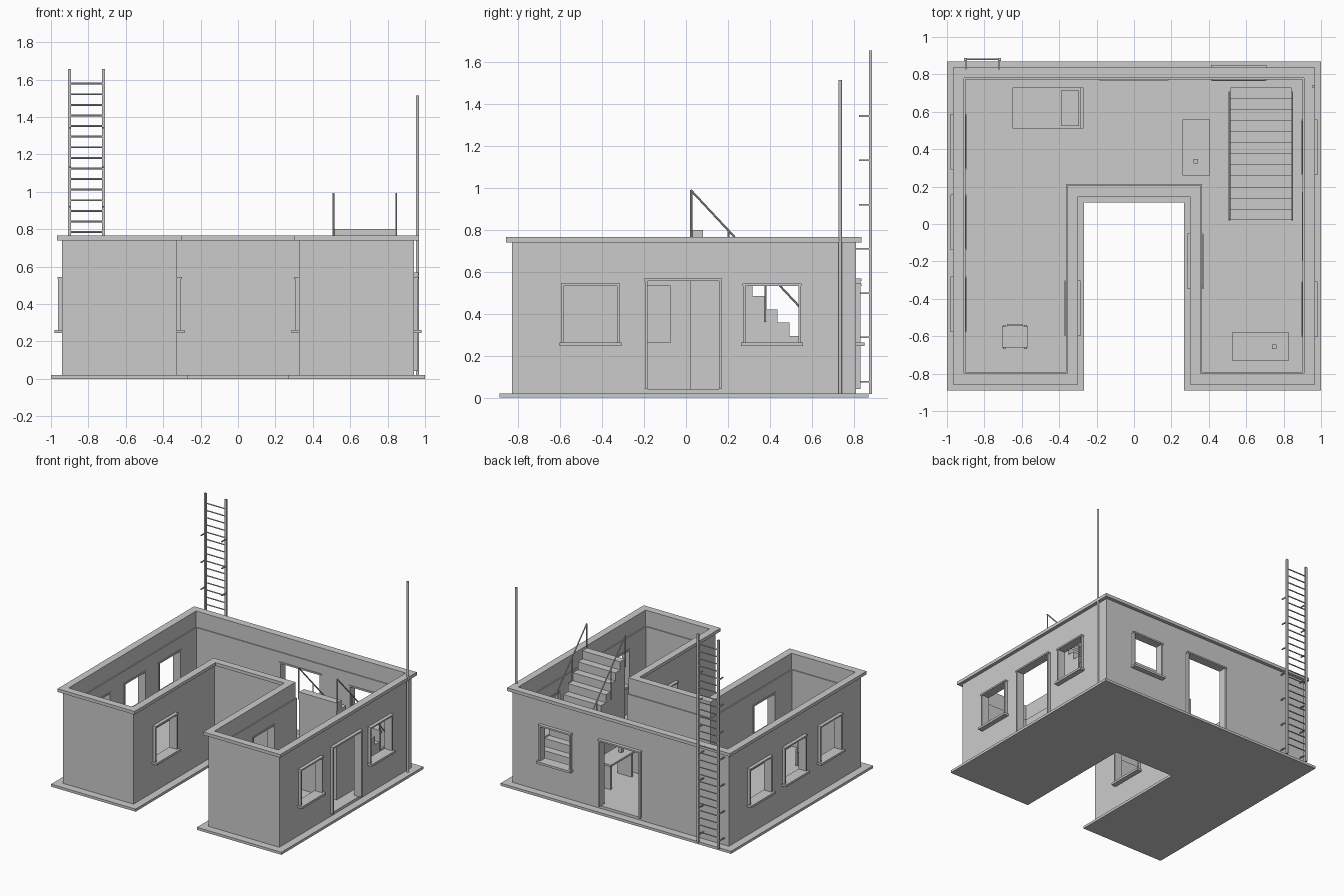
import bpy, bmesh, math
from mathutils import Vector

cube = bpy.data.objects.get("Cube")
if cube:
    bpy.data.objects.remove(cube)

grey = bpy.data.materials.new("plain grey")
grey.use_nodes = True
grey.diffuse_color = (0.6, 0.6, 0.6, 1)
grey.node_tree.nodes["Principled BSDF"].inputs["Base Color"].default_value = (0.6, 0.6, 0.6, 1)


def finish(name, bm):
    bmesh.ops.recalc_face_normals(bm, faces=bm.faces)
    mesh = bpy.data.meshes.new(name)
    bm.to_mesh(mesh)
    bm.free()
    mesh.materials.append(grey)
    obj = bpy.data.objects.new(name, mesh)
    bpy.context.collection.objects.link(obj)
    return obj


def add_box(bm, x, y, z):
    """Box from (min, max) pairs."""
    verts = bmesh.ops.create_cube(bm, size=1)["verts"]
    for v in verts:
        v.co = Vector([(a + b) / 2 + c * abs(b - a) for (a, b), c in zip((x, y, z), v.co)])


def add_rod(bm, a, b, r, sides=8):
    a, b = Vector(a), Vector(b)
    verts = bmesh.ops.create_cone(bm, cap_ends=True, segments=sides, radius1=r, radius2=r,
                                  depth=(b - a).length)["verts"]
    turn = (b - a).to_track_quat('Z', 'Y')
    for v in verts:
        v.co = turn @ v.co + (a + b) / 2


def boxes(name, *parts):
    bm = bmesh.new()
    for p in parts:
        add_box(bm, *p)
    return finish(name, bm)


def outline(d):
    """U-shaped plan, moved outward by d from the wall face."""
    x, front, back, nx, ny = 0.94 + d, -0.83 - d, 0.81 + d, 0.326 - d, 0.175 - d
    return [(x, front), (x, back), (-x, back), (-x, front),
            (-nx, front), (-nx, ny), (nx, ny), (nx, front)]


def u_slab(name, d, z0, z1):
    bm = bmesh.new()
    face = bm.faces.new([bm.verts.new((x, y, z0)) for x, y in outline(d)])
    ext = bmesh.ops.extrude_face_region(bm, geom=[face])["geom"]
    for v in ext:
        if isinstance(v, bmesh.types.BMVert):
            v.co.z = z1
    # keep the underside closed
    if not any(f.calc_center_median().z < z0 + 1e-5 for f in bm.faces):
        bm.faces.new([v for v in bm.verts if v.co.z < z0 + 1e-5])
    return finish(name, bm)


# Ground slab and floor
u_slab("ground_slab", 0.06, 0, 0.02)
u_slab("floor", 0, 0.02, 0.04)

# Walls with coping: a wall section swept round the plan
section = [(0, 0.04), (0, 0.74), (0.027, 0.74), (0.027, 0.765),
           (-0.03, 0.765), (-0.03, 0.64), (-0.038, 0.64), (-0.038, 0.04)]
bm = bmesh.new()
loops = [[bm.verts.new((x, y, z)) for x, y in outline(d)] for d, z in section]
for i, low in enumerate(loops):
    high = loops[(i + 1) % len(loops)]
    for j in range(len(low)):
        k = (j + 1) % len(low)
        bm.faces.new((low[j], low[k], high[k], high[j]))
walls = finish("walls", bm)

# Openings: axis the wall faces, side, wall face position, centre along the wall
windows = [("right_front", "x", 1, 0.94, -0.455), ("right_rear", "x", 1, 0.94, 0.41),
           ("left_front", "x", -1, -0.94, -0.43), ("left_middle", "x", -1, -0.94, 0.01),
           ("left_rear", "x", -1, -0.94, 0.44), ("back", "y", 1, 0.81, 0.56),
           ("court_right", "x", -1, 0.326, -0.2), ("court_left", "x", 1, -0.326, -0.45)]
doors = [("side", "x", 1, 0.94, -0.013), ("rear", "y", 1, 0.81, 0.0)]
cut = bmesh.new()


def opening(name, axis, side, face, mid, half, z0, z1, sill):
    def part(u0, u1, n0, n1, a, b):
        u = (mid + u0, mid + u1)
        n = (face + side * n0, face + side * n1)
        return (n, u, (a, b)) if axis == "x" else (u, n, (a, b))

    add_box(cut, *part(-half - 0.005, half + 0.005, -0.08, 0.05, z0, z1 + 0.005))
    frame = [part(s * half, s * (half + 0.012), -0.043, 0.022, z0, z1) for s in (-1, 1)]
    frame.append(part(-half - 0.015, half + 0.015, -0.043, 0.026, z1, z1 + 0.012))
    boxes(name + "_frame", *frame)
    if sill:
        boxes(name + "_sill", part(-half - 0.022, half + 0.022, -0.045, 0.04, z0 - 0.015, z0 + 0.002))


for name, *place in windows:
    opening(name + "_window", *place, 0.126, 0.26, 0.533, True)
for name, *place in doors:
    opening(name + "_door", *place, 0.17, 0.041, 0.555, False)

cutter = finish("opening_cutter", cut)
cutter.hide_render = True
mod = walls.modifiers.new("openings", 'BOOLEAN')
mod.operation, mod.solver, mod.object = 'DIFFERENCE', 'EXACT', cutter
bpy.context.view_layer.update()
cut_mesh = bpy.data.meshes.new_from_object(walls.evaluated_get(bpy.context.evaluated_depsgraph_get()))
walls.modifiers.clear()
walls.data = cut_mesh
bpy.data.objects.remove(cutter)

# Solid staircase, falling towards the back
steps, run, rise = 12, 0.059, 0.0633
top_y, top_z = 0.022, 0.80
boxes("staircase", *[((0.515, 0.842), (top_y + run * k, top_y + run * (k + 1)), (0.04, top_z - rise * k))
                     for k in range(steps)])

# Stair handrails
bm = bmesh.new()
for x in (0.51, 0.846):
    for k in (0, 3, 6, 9, 11.5):
        y = top_y + run * k + 0.003
        rail_z = top_z + 0.19 - rise * k
        add_rod(bm, (x, y, rail_z - 0.25 if k else top_z - 0.06), (x, y, rail_z), 0.005)
    add_rod(bm, (x, top_y, top_z + 0.19), (x, top_y + run * 11.5, top_z + 0.19 - rise * 11.5), 0.005)
finish("stair_handrails", bm)

# Wall ladder with brackets
bm = bmesh.new()
for x in (-0.9, -0.72):
    add_box(bm, (x - 0.008, x + 0.008), (0.872, 0.887), (0.018, 1.655))
    for k in range(7):
        z = 0.076 + 0.211 * k
        add_box(bm, (x - 0.004, x + 0.004), (0.81 if z < 0.74 else 0.825, 0.88), (z - 0.004, z + 0.004))
for k in range(27):
    z = 1.578 - 0.0567 * k
    add_rod(bm, (-0.9, 0.88, z), (-0.72, 0.88, z), 0.005, 6)
finish("ladder", bm)

# Mast at the back corner
bm = bmesh.new()
add_rod(bm, (0.96, 0.735, 0.02), (0.96, 0.735, 1.515), 0.009, 12)
finish("mast", bm)


# Desks: a top on two end panels, with a small lamp block
def desk(name, x, y, lamp, long_x):
    h = 0.24
    ends = []
    for s in (0, 1):
        if long_x:
            e = x[s] + (0.02 if s == 0 else -0.02)
            ends.append(((e - 0.008, e + 0.008), (y[0] + 0.01, y[1] - 0.01), (0.04, h)))
        else:
            e = y[s] + (0.02 if s == 0 else -0.02)
            ends.append(((x[0] + 0.01, x[1] - 0.01), (e - 0.008, e + 0.008), (0.04, h)))
    boxes(name, (x, y, (h - 0.015, h)), *ends)
    boxes(name + "_lamp", ((lamp[0] - 0.012, lamp[0] + 0.012), (lamp[1] - 0.012, lamp[1] + 0.012), (h, h + 0.05)))


desk("hall_desk", (0.26, 0.405), (0.26, 0.56), (0.33, 0.335), False)
desk("front_desk", (0.525, 0.83), (-0.73, -0.58), (0.75, -0.655), True)

# Bed with headboard and pillow
boxes("bed", ((-0.65, -0.285), (0.51, 0.73), (0.08, 0.15)),
      ((-0.285, -0.27), (0.51, 0.73), (0.04, 0.22)),
      *[((x, x + 0.02), (y, y + 0.02), (0.04, 0.08)) for x in (-0.65, -0.31) for y in (0.51, 0.71)])
boxes("pillow", ((-0.39, -0.295), (0.525, 0.715), (0.15, 0.17)))

# Chair
boxes("chair", ((-0.705, -0.568), (-0.66, -0.545), (0.15, 0.165)),
      ((-0.68, -0.593), (-0.545, -0.535), (0.15, 0.31)),
      *[((x, x + 0.014), (y, y + 0.014), (0.04, 0.15)) for x in (-0.7, -0.587) for y in (-0.667, -0.555)])
